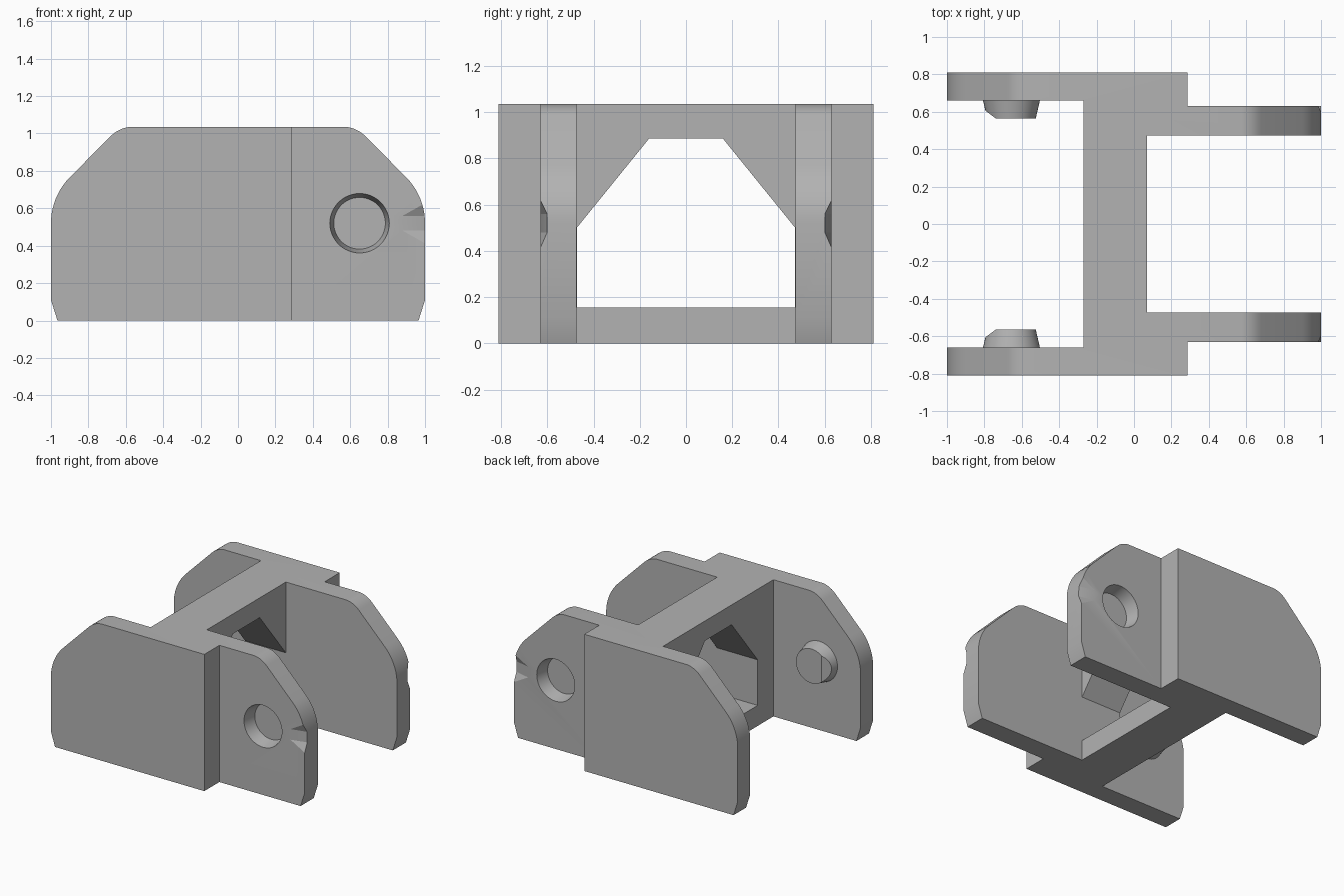
import bpy, bmesh, math
from mathutils import Vector, Matrix

cube = bpy.data.objects.get("Cube")
if cube:
    bpy.data.objects.remove(cube, do_unlink=True)

grey = bpy.data.materials.new("plain grey")
grey.use_nodes = True
colour = (0.45, 0.45, 0.45, 1)
grey.diffuse_color = colour
grey.node_tree.nodes["Principled BSDF"].inputs["Base Color"].default_value = colour


def make(name, bm):
    bmesh.ops.recalc_face_normals(bm, faces=bm.faces)
    mesh = bpy.data.meshes.new(name)
    bm.to_mesh(mesh)
    bm.free()
    mesh.materials.append(grey)
    obj = bpy.data.objects.new(name, mesh)
    bpy.context.collection.objects.link(obj)
    return obj


def prism(name, points, push):
    """Extrude a closed outline of 3D points along push."""
    bm = bmesh.new()
    face = bm.faces.new([bm.verts.new(p) for p in points])
    new = bmesh.ops.extrude_face_region(bm, geom=[face])["geom"]
    bmesh.ops.translate(bm, vec=push, verts=[v for v in new if isinstance(v, bmesh.types.BMVert)])
    return make(name, bm)


def cone(bm, x, y, z, r1, r2, depth, side):
    """Cone with its r1 end at y, running away from it along side * y."""
    turn = Matrix.Rotation(-side * math.pi / 2, 4, "X")
    place = Matrix.Translation((x, y + side * depth / 2, z)) @ turn
    bmesh.ops.create_cone(bm, cap_ends=True, segments=48, radius1=r1, radius2=r2,
                          depth=depth, matrix=place)


def boolean(target, cutter, operation):
    mod = target.modifiers.new(operation, "BOOLEAN")
    mod.operation, mod.solver, mod.object = operation, "EXACT", cutter
    bpy.context.view_layer.objects.active = target
    bpy.ops.object.modifier_apply(modifier=mod.name)
    bpy.data.objects.remove(cutter, do_unlink=True)


def smooth(obj):
    bpy.ops.object.select_all(action="DESELECT")
    obj.select_set(True)
    bpy.context.view_layer.objects.active = obj
    bpy.ops.object.shade_smooth_by_angle(angle=math.radians(20))


def arc(cx, cz, r, start, end, n):
    steps = [math.radians(start + (end - start) * i / n) for i in range(n + 1)]
    return [(cx + r * math.cos(a), cz + r * math.sin(a)) for a in steps]


# Link body: plan outline mirrored front to back
half = [(0.07, 0.473), (1.1, 0.473), (1.1, 0.63), (0.285, 0.63), (0.285, 0.81),
        (-1.1, 0.81), (-1.1, 0.66), (-0.27, 0.66)]
plan = half + [(x, -y) for x, y in reversed(half)]
body = prism("link_body", [(x, y, 0) for x, y in plan], (0, 0, 1.035))

# Rounded side profile trims every wall
edge = [(0.965, -0.001), (1, 0.11)] + arc(0.65, 0.52, 0.35, 0, 45, 10) + arc(0.56, 0.866, 0.17, 45, 90, 8)
profile = edge + [(-x, z) for x, z in reversed(edge)]
boolean(body, prism("trim", [(x, -1, z) for x, z in profile], (0, 2, 0)), "INTERSECT")

# Window through the cross web
window = [(0.472, 0.155), (0.472, 0.5), (0.16, 0.885)]
window += [(-y, z) for y, z in reversed(window)]
boolean(body, prism("window", [(-0.4, y, z) for y, z in window], (0.6, 0, 0)), "DIFFERENCE")

for side, label in ((-1, "front"), (1, "back")):
    # Blind socket on the outside of the narrow wall
    bm = bmesh.new()
    cone(bm, 0.65, side * 0.64, 0.52, 0.161, 0.138, 0.11, -side)
    boolean(body, make("socket", bm), "DIFFERENCE")

    # Lead-in groove at the wall's end
    bm = bmesh.new()
    for dz in (-1, 1):
        for x, y, h in ((1.03, 0.593, 0.04), (1.03, 0.65, 0.17), (0.8, 0.65, 0.04)):
            bm.verts.new((x, side * y, 0.52 + dz * h))
    bmesh.ops.convex_hull(bm, input=bm.verts)
    boolean(body, make("groove", bm), "DIFFERENCE")

    # Tapered peg inside the wide wall, with a slanted lead-in face
    bm = bmesh.new()
    cone(bm, -0.655, side * 0.665, 0.52, 0.153, 0.13, 0.1, -side)
    cut = bmesh.ops.bisect_plane(bm, geom=bm.verts[:] + bm.edges[:] + bm.faces[:],
                                 plane_co=(-0.74, side * 0.565, 0.52),
                                 plane_no=Vector((-0.045, -side * 0.06, 0)), clear_outer=True)
    rim = [e for e in cut["geom_cut"] if isinstance(e, bmesh.types.BMEdge)]
    bmesh.ops.holes_fill(bm, edges=rim)
    smooth(make(label + "_peg", bm))

smooth(body)
